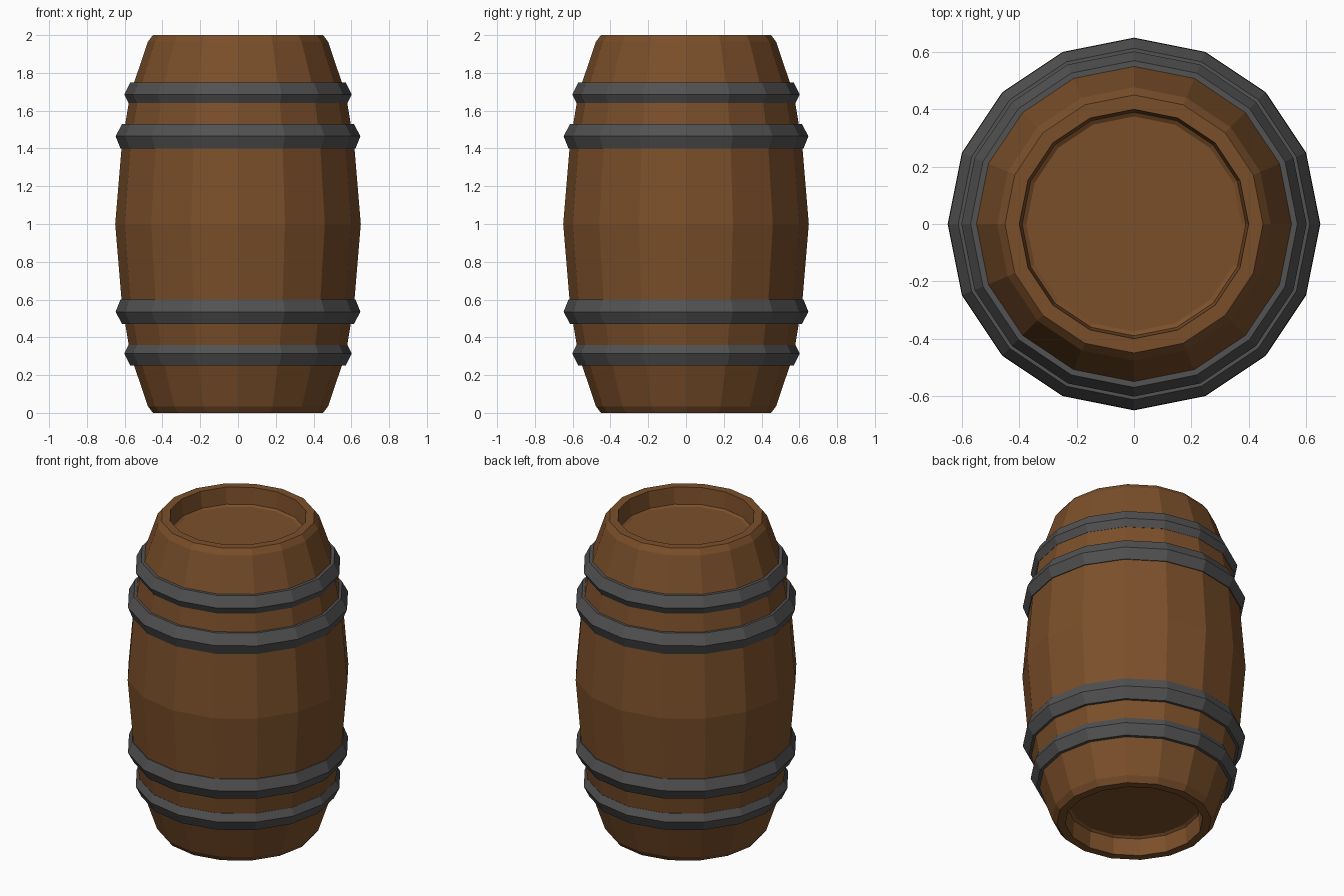
import bpy, bmesh
from math import sin, cos, pi

if "Cube" in bpy.data.objects:
    bpy.data.objects.remove(bpy.data.objects["Cube"])

SIDES = 16


def material(name, rgb):
    mat = bpy.data.materials.new(name)
    mat.diffuse_color = (*rgb, 1)
    mat.use_nodes = True
    mat.node_tree.nodes["Principled BSDF"].inputs["Base Color"].default_value = mat.diffuse_color
    return mat


def lathe(name, profile, mat, closed):
    """Revolve (radius, z) points; a closed profile gives a ring, an open one gets end caps."""
    bm = bmesh.new()
    rings = [[bm.verts.new((r * cos(2 * pi * i / SIDES), r * sin(2 * pi * i / SIDES), z))
              for i in range(SIDES)] for r, z in profile]
    pairs = list(zip(rings, rings[1:]))
    if closed:
        pairs.append((rings[-1], rings[0]))
    else:
        bm.faces.new(rings[0])
        bm.faces.new(rings[-1])
    for a, b in pairs:
        for i in range(SIDES):
            j = (i + 1) % SIDES
            bm.faces.new((a[i], a[j], b[j], b[i]))
    bmesh.ops.recalc_face_normals(bm, faces=bm.faces)
    mesh = bpy.data.meshes.new(name)
    bm.to_mesh(mesh)
    bm.free()
    mesh.materials.append(mat)
    obj = bpy.data.objects.new(name, mesh)
    bpy.context.collection.objects.link(obj)
    return obj


def flip(profile):
    return [(r, 2 - z) for r, z in profile]


wood = material("wood", (0.197, 0.078, 0.023))
iron = material("iron", (0.084, 0.084, 0.084))

# Barrel body: recessed lid, rim and bulging staves, mirrored about the middle
upper = [(0.375, 1.885), (0.39, 1.895), (0.40, 2.0), (0.45, 2.0), (0.477, 1.965),
         (0.57, 1.69), (0.615, 1.42)]
lathe("barrel_body", upper + [(0.65, 1.0)] + flip(upper)[::-1], wood, False)

# Iron hoops with a ridged outer face
hoops = {
    "outer_hoop": [(0.53, 1.75), (0.57, 1.75), (0.602, 1.685), (0.58, 1.64), (0.55, 1.64)],
    "inner_hoop": [(0.57, 1.53), (0.613, 1.53), (0.648, 1.465), (0.622, 1.40), (0.59, 1.40)],
}
for name, profile in hoops.items():
    lathe("top_" + name, profile, iron, True)
    lathe("bottom_" + name, flip(profile), iron, True)
